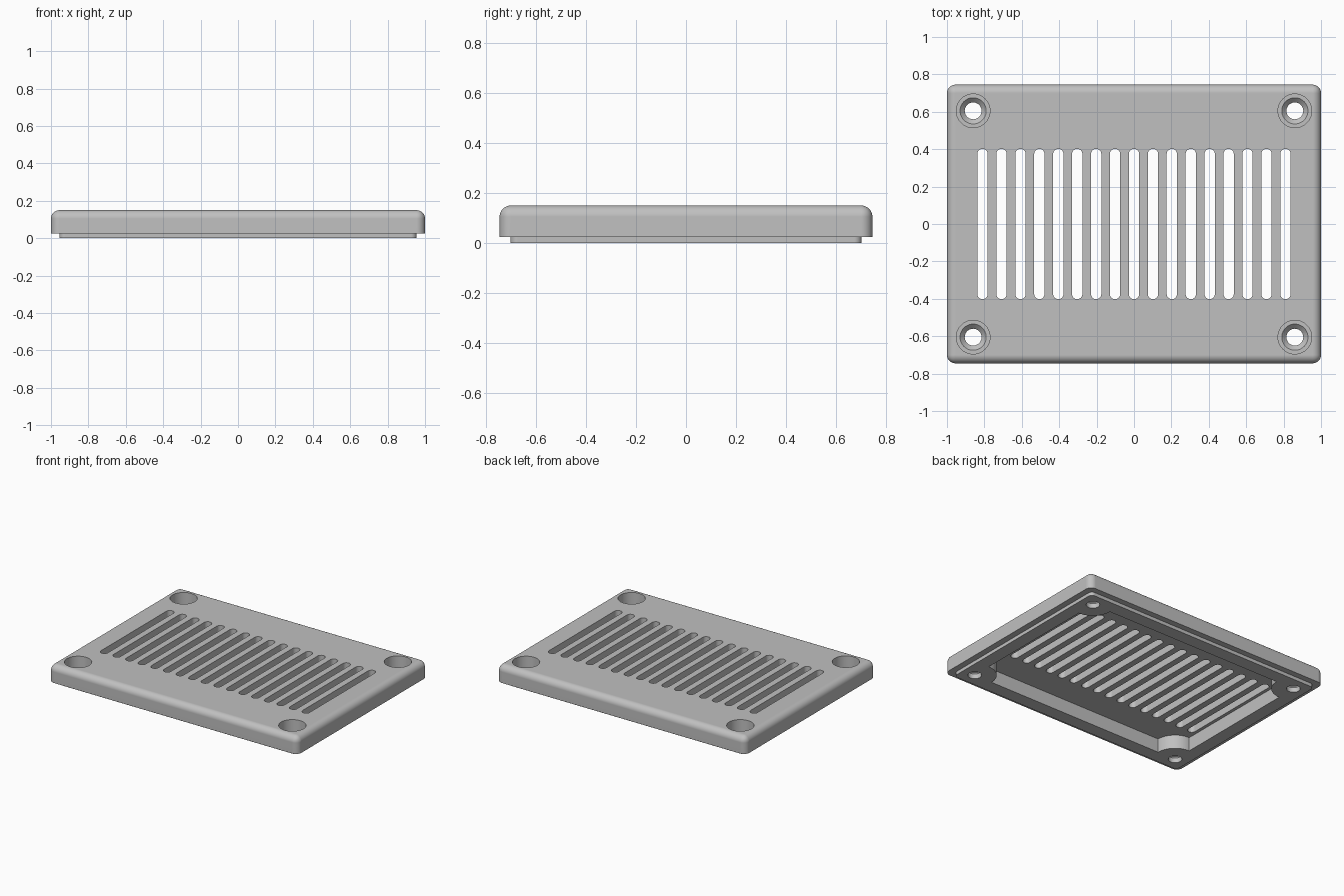
import bpy
import bmesh
from math import cos, sin, pi, radians

cube = bpy.data.objects.get("Cube")
if cube:
    bpy.data.objects.remove(cube, do_unlink=True)

HOLE_X, HOLE_Y = 0.86, 0.605
CORNERS = ((1, 1), (-1, 1), (-1, -1), (1, -1))

grey = bpy.data.materials.new("grey plastic")
grey.use_nodes = True
grey.diffuse_color = (0.53, 0.53, 0.53, 1)
grey.node_tree.nodes["Principled BSDF"].inputs["Base Color"].default_value = grey.diffuse_color


def finish(name, bm):
    bmesh.ops.recalc_face_normals(bm, faces=bm.faces)
    mesh = bpy.data.meshes.new(name)
    bm.to_mesh(mesh)
    bm.free()
    mesh.materials.append(grey)
    obj = bpy.data.objects.new(name, mesh)
    bpy.context.collection.objects.link(obj)
    return obj


def add_prism(bm, outline, z0, z1):
    face = bm.faces.new([bm.verts.new((x, y, z0)) for x, y in outline])
    top = bmesh.ops.extrude_face_region(bm, geom=[face])["geom"]
    verts = [v for v in top if isinstance(v, bmesh.types.BMVert)]
    bmesh.ops.translate(bm, verts=verts, vec=(0, 0, z1 - z0))


def rounded_rect(cx, hx, hy, r, steps=6):
    """Outline of a rectangle with rounded corners."""
    points = []
    for i, (sx, sy) in enumerate(CORNERS):
        for k in range(steps + 1):
            a = pi / 2 * (i + k / steps)
            points.append((cx + sx * (hx - r) + r * cos(a), sy * (hy - r) + r * sin(a)))
    return points


def scalloped_rect(hx, hy, r, steps=12):
    """Outline of a rectangle with a round boss biting into each corner."""
    points = []
    for i, (sx, sy) in enumerate(CORNERS):
        for k in range(steps + 1):
            a = pi / 2 * (i + 3 - k / steps)
            points.append((sx * hx + r * cos(a), sy * hy + r * sin(a)))
    return points


def apply_boolean(target, tool, operation):
    mod = target.modifiers.new(operation.title(), "BOOLEAN")
    mod.operation, mod.solver, mod.object = operation, "EXACT", tool
    bpy.context.view_layer.objects.active = target
    bpy.ops.object.modifier_apply(modifier=mod.name)
    bpy.data.objects.remove(tool, do_unlink=True)


# Cover plate: vertical and top edges rounded, bottom edge sharp
bm = bmesh.new()
bmesh.ops.create_cube(bm, size=1)
for v in bm.verts:
    v.co = (v.co.x * 2, v.co.y * 1.49, 0.15 if v.co.z > 0 else 0.025)
edges = [e for e in bm.edges if max(v.co.z for v in e.verts) > 0.1]
bmesh.ops.bevel(bm, geom=edges, offset=0.045, segments=8, profile=0.5, affect="EDGES")
cover = finish("vent_cover", bm)

# Locating lip under the plate
bm = bmesh.new()
add_prism(bm, rounded_rect(0, 0.955, 0.702, 0.03), 0, 0.06)
apply_boolean(cover, finish("lip", bm), "UNION")

# Hollow underside, leaving a boss in each corner
bm = bmesh.new()
add_prism(bm, scalloped_rect(HOLE_X, HOLE_Y, 0.145), -0.05, 0.1)
apply_boolean(cover, finish("cavity_cutter", bm), "DIFFERENCE")

# Row of ventilation slots
bm = bmesh.new()
for i in range(-8, 9):
    add_prism(bm, rounded_rect(i * 0.1012, 0.0275, 0.402, 0.0272), 0.05, 0.2)
apply_boolean(cover, finish("slot_cutter", bm), "DIFFERENCE")

# Screw holes: counterbore, countersink and through hole
bm = bmesh.new()
profile = ((0.045, -0.05), (0.045, 0.035), (0.07, 0.06), (0.09, 0.06), (0.09, 0.2))
for sx, sy in CORNERS:
    n = 40
    rings = []
    for r, z in profile:
        rings.append([bm.verts.new((sx * HOLE_X + r * cos(2 * pi * k / n),
                                    sy * HOLE_Y + r * sin(2 * pi * k / n), z))
                      for k in range(n)])
    for low, high in zip(rings, rings[1:]):
        for k in range(n):
            m = (k + 1) % n
            bm.faces.new((low[k], low[m], high[m], high[k]))
    bm.faces.new(rings[0])
    bm.faces.new(rings[-1])
apply_boolean(cover, finish("screw_cutter", bm), "DIFFERENCE")

# Smooth rounded parts, keep flat faces flat
bpy.ops.object.select_all(action="DESELECT")
cover.select_set(True)
bpy.context.view_layer.objects.active = cover
bpy.ops.object.shade_smooth_by_angle(angle=radians(30))
weighted = cover.modifiers.new("Weighted normals", "WEIGHTED_NORMAL")
weighted.keep_sharp = True
